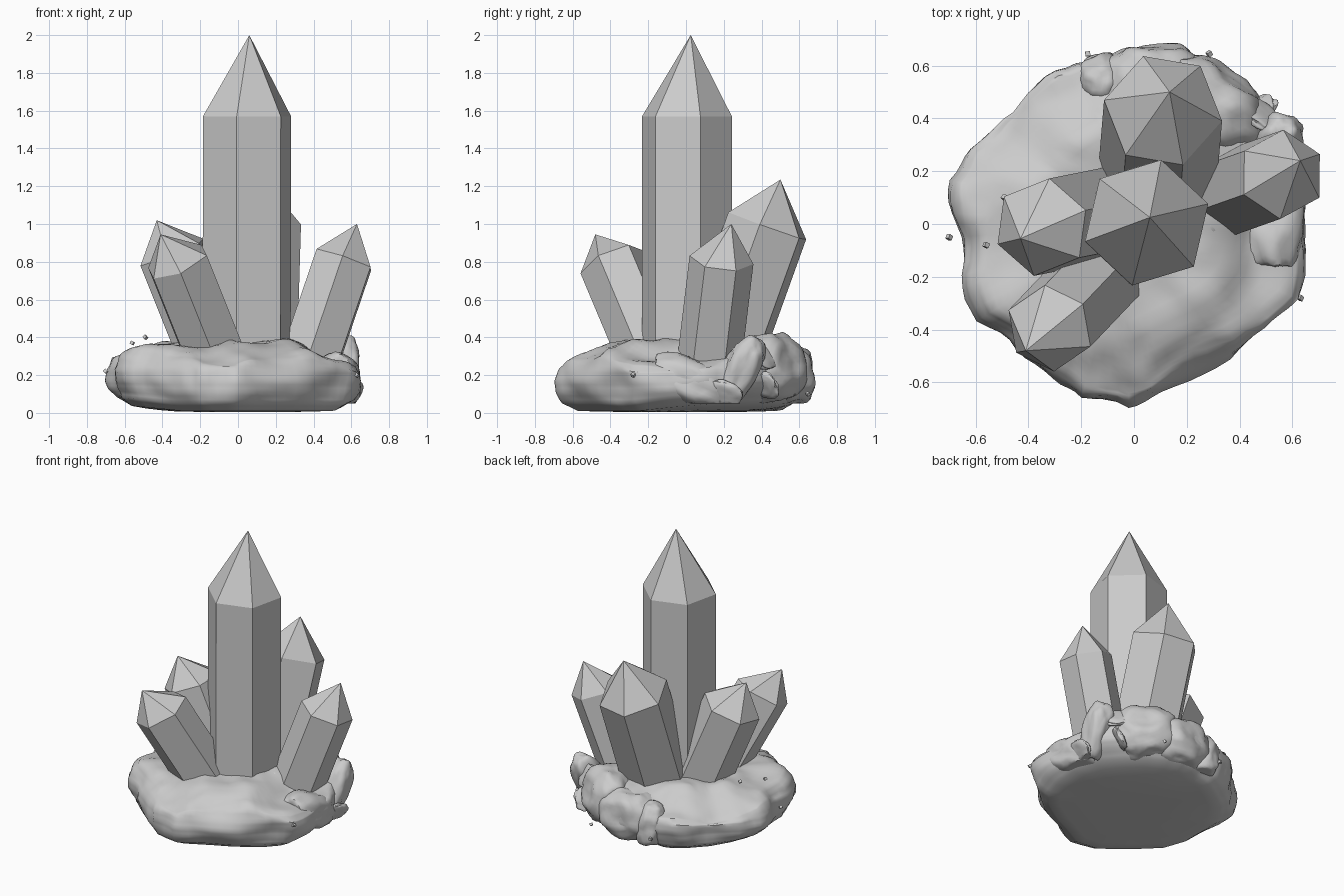
import bpy, bmesh, math, random
from mathutils import Vector, Euler, noise

random.seed(4)
cube = bpy.data.objects.get("Cube")
if cube:
    bpy.data.objects.remove(cube, do_unlink=True)

stone = bpy.data.materials.new("stone_grey")
stone.use_nodes = True
GREY = (0.6, 0.6, 0.6, 1)
stone.diffuse_color = GREY
stone.node_tree.nodes["Principled BSDF"].inputs["Base Color"].default_value = GREY


def finish(name, bm, smooth_angle=None):
    bmesh.ops.recalc_face_normals(bm, faces=bm.faces)
    mesh = bpy.data.meshes.new(name)
    bm.to_mesh(mesh)
    bm.free()
    obj = bpy.data.objects.new(name, mesh)
    bpy.context.collection.objects.link(obj)
    mesh.materials.append(stone)
    if smooth_angle:
        bpy.ops.object.select_all(action="DESELECT")
        obj.select_set(True)
        bpy.context.view_layer.objects.active = obj
        bpy.ops.object.shade_smooth_by_angle(angle=math.radians(smooth_angle))


def skin(bm, rings):
    for a, b in zip(rings, rings[1:]):
        for i in range(len(a)):
            j = (i + 1) % len(a)
            bm.faces.new((a[i], a[j], b[j], b[i]))


# Six-sided crystals: shoulder centre, lean per unit height, radius, twist, apex
def crystal(name, centre, lean, radius, twist, apex):
    bm = bmesh.new()
    c = Vector(centre)
    axis = Vector((*lean, 1)).normalized()
    foot = c - axis * ((c.z - 0.15) / axis.z)
    rings = []
    for middle in (foot, c):
        ring = []
        for k in range(6):
            a = math.radians(twist + 60 * k)
            d = Vector((math.cos(a), math.sin(a), 0)) * radius
            d.z = -(d.x * axis.x + d.y * axis.y) / axis.z
            d = d.normalized() * (radius + 0.3 * (d.length - radius))
            ring.append(bm.verts.new(middle + d))
        rings.append(ring)
    skin(bm, rings)
    bm.faces.new(rings[0])
    tip = bm.verts.new(apex)
    for k in range(6):
        bm.faces.new((rings[1][k], rings[1][(k + 1) % 6], tip))
    finish(name, bm)


crystal("centre_crystal", (0.048, 0.005, 1.57), (0.002, 0), 0.244, 17, (0.06, 0.025, 2.0))
crystal("back_crystal", (0.11, 0.43, 0.99), (0.03, 0.36), 0.227, 50, (0.135, 0.5, 1.235))
crystal("left_crystal", (0.56, 0.188, 0.81), (0.34, 0.12), 0.17, 28, (0.63, 0.24, 1.0))
crystal("right_crystal", (-0.35, -0.012, 0.85), (-0.4, -0.08), 0.188, 21, (-0.43, -0.055, 1.02))
crystal("front_crystal", (-0.32, -0.395, 0.80), (-0.4, -0.42), 0.172, 36, (-0.41, -0.48, 0.945))


# Rock base: an irregular outline lofted through a rounded profile
OUTLINE = [(-.67, .16), (-.61, .28), (-.51, .41), (-.36, .52), (-.22, .61), (-.1, .62),
           (.0, .65), (.1, .66), (.22, .62), (.36, .53), (.48, .42), (.58, .3),
           (.65, .12), (.65, -.1), (.61, -.28), (.5, -.4), (.3, -.52), (.1, -.62),
           (-.02, -.68), (-.2, -.66), (-.3, -.58), (-.45, -.48), (-.6, -.37),
           (-.67, -.2), (-.67, 0)]
PROFILE = [(.0, .005), (.5, .005), (.84, .01), (.94, .05), (.985, .11), (1, .17), (.985, .23),
           (.94, .285), (.87, .325), (.75, .345), (.6, .365), (.4, .375), (.0, .375)]
# Broken slopes in the top: heading, start distance, start height, fall
SLOPES = [((-.7, .71), .38, .35, .55), ((.1, -1), .38, .37, .45), ((.98, -.2), .36, .36, .5)]


def resample(points, steps):
    out = []
    for p, q in zip(points, points[1:]):
        out += [Vector(p).lerp(Vector(q), s / steps) for s in range(steps)]
    return out + [Vector(points[-1])]


def rough(p, size, amount):
    n = noise.noise(p * size) + 0.4 * noise.noise(p * size * 2.3)
    ridge = 0.4 - abs(noise.noise(p * size * 0.8 + Vector((7, 3, 1))))
    return amount * (n + 0.7 * ridge)


bm = bmesh.new()
edge = resample(OUTLINE + OUTLINE[:1], 4)[:-1]
rings = []
for scale, z in resample(PROFILE, 3):
    ring = []
    for e in edge:
        p = Vector((e.x * scale, e.y * scale, z))
        # The underside lifts towards the back left and the right
        lift = max(0, e.x + e.y - .3) * .16 + max(0, -e.x - .35) * .18
        p.z += lift * scale ** 4 * max(0, 1 - z / .17)
        for heading, start, height, fall in SLOPES:
            reach = p.xy.dot(Vector(heading)) - start
            if reach > 0:
                p.z = min(p.z, height - fall * reach)
        out = Vector((e.x, e.y, 0)).normalized() * scale ** 3
        out.z = 0.8 if z > 0.26 else 0
        p += out * rough(p, 4.2, 0.04) * min(1, z / 0.08)
        ring.append(bm.verts.new(p))
    rings.append(ring)
skin(bm, rings)
bmesh.ops.remove_doubles(bm, verts=bm.verts, dist=0.002)
finish("rock_base", bm, 50)


# Boulders crowded around the back and left of the base
def boulder(name, place, size, turn):
    bm = bmesh.new()
    bmesh.ops.create_icosphere(bm, subdivisions=4, radius=1)
    spin = Euler([math.radians(t) for t in turn]).to_matrix()
    shift = Vector(place) * 9
    for v in bm.verts:
        p = v.co.copy()
        p *= 1 / max(0.86, max(abs(p.x), abs(p.y), abs(p.z)))
        p *= 0.93 + rough(p + shift, 1.4, 0.12)
        v.co = spin @ Vector([p[i] * size[i] for i in range(3)]) + Vector(place)
        v.co.z = max(v.co.z, 0.05)
    finish(name, bm, 45)


boulder("boulder_back", (.07, .54, .2), (.2, .14, .16), (10, 0, 0))
boulder("boulder_back_left", (.3, .45, .24), (.2, .14, .18), (12, 4, -38))
boulder("boulder_left", (.55, .29, .23), (.09, .09, .19), (-26, 10, 10))
boulder("boulder_side", (.52, .03, .16), (.13, .22, .12), (-22, 0, 0))
boulder("boulder_back_right", (-.11, .55, .17), (.09, .1, .15), (0, -10, 20))
boulder("boulder_inner", (.26, .1, .26), (.17, .2, .12), (0, 8, 20))

# Thin shards wedged between the boulders
for i, (x, y, z, turn) in enumerate([(.47, .42, .3, -35), (.61, .2, .1, 80), (.46, .41, .15, 50)]):
    boulder(f"shard_{i + 1}", (x, y, z), (.1, .025, .08), (30, 10, turn))

# Loose pebbles around the rim
PEBBLES = [(-.7, -.05, .22), (-.56, -.08, .37), (-.49, .1, .4), (-.175, .645, .12),
           (.285, .645, .1), (.63, -.28, .2)]
for i, place in enumerate(PEBBLES):
    bm = bmesh.new()
    bmesh.ops.create_cube(bm, size=0.018)
    turn = Euler([random.uniform(0, 3) for _ in range(3)]).to_matrix()
    bmesh.ops.rotate(bm, verts=bm.verts, matrix=turn)
    bmesh.ops.translate(bm, verts=bm.verts, vec=place)
    finish(f"pebble_{i + 1}", bm)
